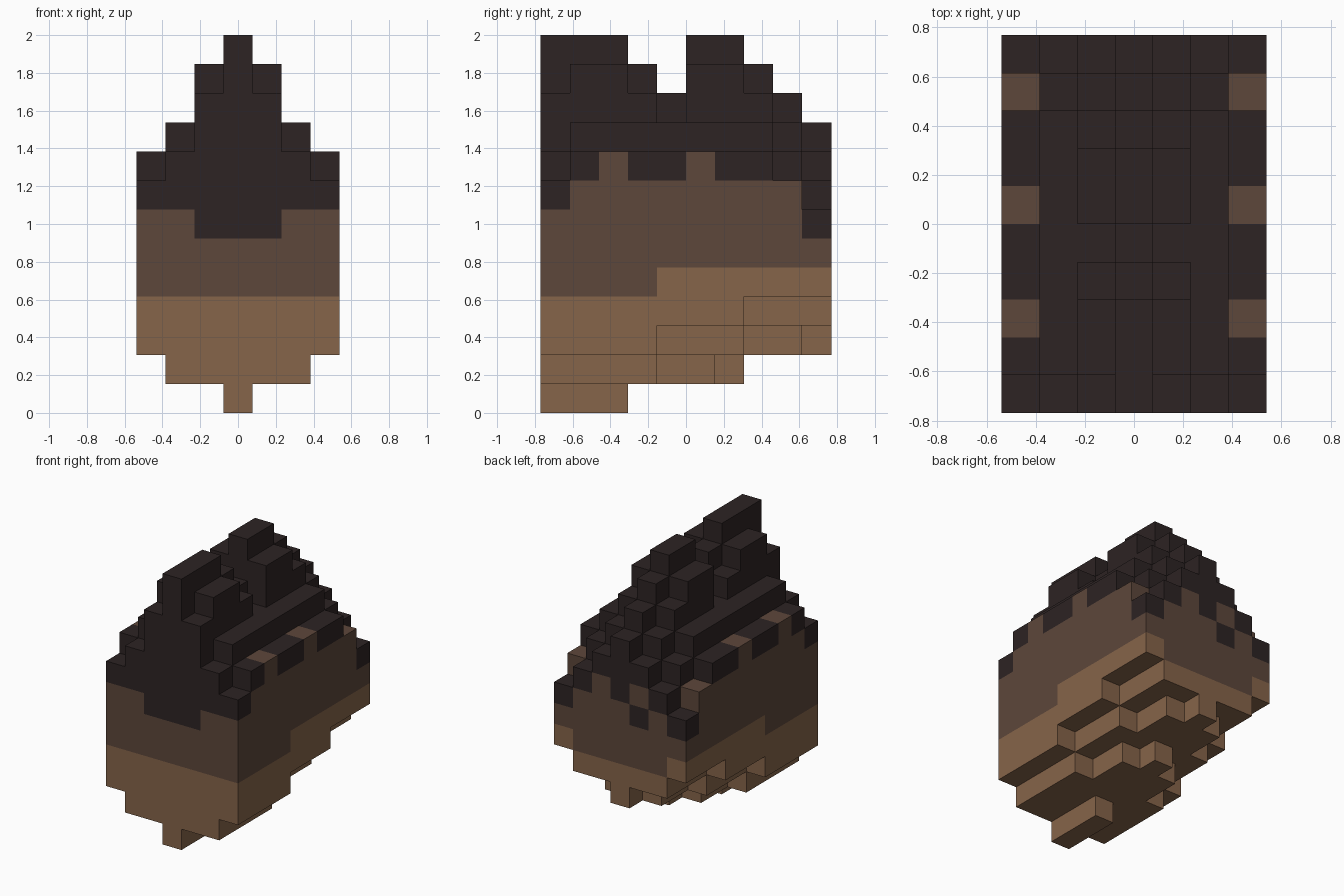
import bpy
import bmesh
from mathutils import Vector

if "Cube" in bpy.data.objects:
    bpy.data.objects.remove(bpy.data.objects["Cube"], do_unlink=True)

# Grid of equal blocks: width, depth and height in cells
NX, NY, NZ = 7, 10, 13
CELL = 2 / NZ

# Top of each column from front to back, keyed by distance from the centre plane
TOPS = {
    0: [13, 13, 13, 12, 11, 13, 13, 12, 11, 10],
    1: [11, 12, 12, 11, 10, 12, 12, 11, 10, 9],
    2: [9] + [10] * 7 + [9, 8],
    3: [8] + [9] * 7 + [8, 7],
}
# Underside: height at the front, then the rows where it steps up by one
UNDERSIDE = {0: (0, (3, 7)), 1: (1, (6, 9)), 2: (1, (4, 7)), 3: (2, (4, 7))}


def bottom(a, y):
    start, steps = UNDERSIDE[a]
    return start + sum(y >= s for s in steps)


def part_of(x, y, z):
    """Choose the coloured part that a block belongs to."""
    a, front, back = abs(x), y == 0, y == NY - 1
    # Pale base, one block higher on the rear flanks
    if z < 4 or (z == 4 and a == 3 and y >= 4):
        return "base"
    # Dark crest with a jagged lower edge
    if z >= 8:
        dark = not (a == 3 and y in (2, 5))
    elif z == 7:
        dark = front or (back and a in (0, 2))
    elif z == 6:
        dark = (front and a <= 1) or (back and (a == 3 or x == -1))
    else:
        dark = False
    return "crest" if dark else "middle"


# Fill the columns
blocks = {}
for x in range(-(NX // 2), NX // 2 + 1):
    for y in range(NY):
        for z in range(bottom(abs(x), y), TOPS[abs(x)][y]):
            blocks[x, y, z] = part_of(x, y, z)


def make_material(name, colour):
    mat = bpy.data.materials.new(name)
    mat.use_nodes = True
    rgba = (*colour, 1)
    mat.diffuse_color = rgba
    mat.node_tree.nodes["Principled BSDF"].inputs["Base Color"].default_value = rgba
    return mat


def add_side(bm, centre, axis, sign):
    """Add one outward square on a block."""
    n, u, v = Vector(), Vector(), Vector()
    n[axis], u[(axis + 1) % 3], v[(axis + 2) % 3] = sign, sign, 1
    corners = [(-1, -1), (1, -1), (1, 1), (-1, 1)]
    bm.faces.new([bm.verts.new(centre + (n + u * i + v * j) * CELL / 2)
                  for i, j in corners])


def build_part(part, name, mat):
    """Build the exposed surface of all blocks in a part."""
    bm = bmesh.new()
    for cell, kind in blocks.items():
        if kind != part:
            continue
        x, y, z = cell
        centre = Vector((x, y + 0.5 - NY / 2, z + 0.5)) * CELL
        for axis in range(3):
            for sign in (-1, 1):
                neighbour = list(cell)
                neighbour[axis] += sign
                if tuple(neighbour) not in blocks:
                    add_side(bm, centre, axis, sign)
    bmesh.ops.remove_doubles(bm, verts=bm.verts, dist=CELL / 100)
    mesh = bpy.data.meshes.new(name)
    bm.to_mesh(mesh)
    bm.free()
    mesh.materials.append(mat)
    bpy.context.collection.objects.link(bpy.data.objects.new(name, mesh))


build_part("crest", "dark_crest", make_material("dark brown", (0.026, 0.017, 0.017)))
build_part("middle", "middle_band", make_material("medium brown", (0.11, 0.063, 0.043)))
build_part("base", "stepped_base", make_material("light brown", (0.238, 0.128, 0.068)))
